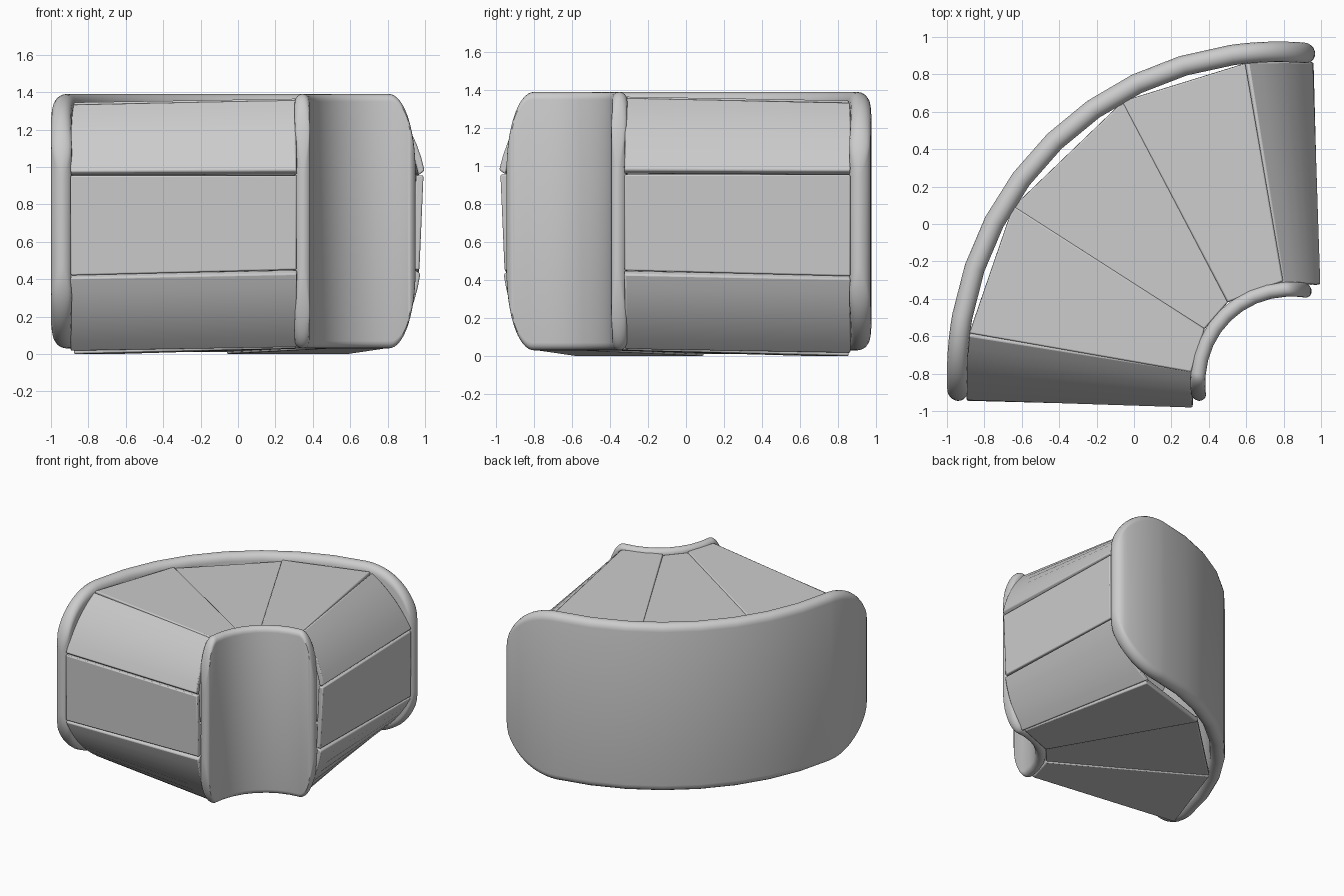
import bpy, bmesh, math
from mathutils import Vector

if "Cube" in bpy.data.objects:
    bpy.data.objects.remove(bpy.data.objects["Cube"])

CX, CY = 0.945, -0.945          # bend centre shared by both walls
Z0, Z1 = 0.03, 1.39             # wall height range


def polar(r, deg, z):
    a = math.radians(deg)
    return Vector((CX - r * math.cos(a), CY + r * math.sin(a), z))


def bump(deg):
    return math.sin(math.radians(2 * deg))


def finish(bm, name, bevel=0.0):
    bmesh.ops.recalc_face_normals(bm, faces=bm.faces[:])
    me = bpy.data.meshes.new(name)
    bm.to_mesh(me)
    bm.free()
    ob = bpy.data.objects.new(name, me)
    bpy.context.collection.objects.link(ob)
    bpy.ops.object.select_all(action='DESELECT')
    ob.select_set(True)
    bpy.context.view_layer.objects.active = ob
    if bevel:
        m = ob.modifiers.new("edge_round", 'BEVEL')
        m.width, m.segments = bevel, 2
        m.limit_method, m.angle_limit = 'ANGLE', math.radians(40)
    bpy.ops.object.shade_smooth_by_angle(angle=math.radians(35))
    return ob


# Bent side wall: pill-shaped sections lofted along the arc, height follows a rounded outline
def wall(name, radius, h, stretch):
    corner = 13.5
    left = [corner * (1 - math.cos(math.radians(t))) for t in range(0, 91, 6)]
    mid = [corner + (90 - 2 * corner) * i / 8 for i in range(1, 8)]
    angles = left + mid + [90 - a for a in reversed(left)]
    bm = bmesh.new()
    rings = []
    for a in angles:
        e = min(a, 90 - a)
        drop = 0.0
        if e < corner:
            q = 1 - e / corner
            drop = 0.42 * (1 - math.sqrt(max(0, 1 - q * q)))
        r = radius(a)
        d = math.radians(e) * r
        th = h if d >= h else h * math.sqrt(max(0.01, 1 - (1 - d / h) ** 2))
        ring = []
        for zc, start in ((Z1 - drop - h, 0), (Z0 + drop + h, 180)):
            for k in range(9):
                t = math.radians(start + k * 22.5)
                ring.append(bm.verts.new(polar(r + th * math.cos(t), a * stretch,
                                               zc + h * math.sin(t))))
        rings.append(ring)
    n = len(rings[0])
    for p, q in zip(rings, rings[1:]):
        for k in range(n):
            bm.faces.new((p[k], p[(k + 1) % n], q[(k + 1) % n], q[k]))
    bm.faces.new(rings[0])
    bm.faces.new(rings[-1])
    return finish(bm, name)


# Plank: outer face spans inner edge i0-i1 and outer edge o0-o1, bulging along its normal
def plank(name, i0, i1, o0, o1, away, bulge=0.0, thick=0.04, n=6):
    nrm = (o1 - i0).cross(o0 - i1).normalized()
    if nrm.dot(away) < 0:
        nrm.negate()
    n = n if bulge else 1
    bm = bmesh.new()
    rows = []
    for k in range(n + 1):
        t = k / n
        lift = nrm * (bulge * 4 * t * (1 - t))
        a, b = i0.lerp(i1, t) + lift, o0.lerp(o1, t) + lift
        rows.append([bm.verts.new(v) for v in (a, b, b - nrm * thick, a - nrm * thick)])
    for p, q in zip(rows, rows[1:]):
        for k in range(4):
            bm.faces.new((p[k], p[(k + 1) % 4], q[(k + 1) % 4], q[k]))
    bm.faces.new(rows[0])
    bm.faces.new(rows[-1])
    return finish(bm, name, 0.008)


wall("outer_wall", lambda a: 1.885 - 0.03 * a / 90 + 0.08 * bump(a), 0.055, 1.008)
wall("inner_wall", lambda a: 0.595 - 0.01 * a / 90 + 0.055 * bump(a), 0.04, 1.005)

# Wedge planks on the top and underside: inner angles, outer angles, sink below neighbours
wedges = [(13.5, 34.2, 11.2, 33.2, 0), (33.8, 50.2, 32.8, 58.2, 0.01), (49.8, 77, 57.8, 79, 0)]
for side, zi, zo, up in (("top", 1.365, 1.345, 1), ("bottom", 0.03, 0.0, -1)):
    for j, (a, b, c, d, sink) in enumerate(wedges):
        ri = lambda t: 0.63 + 0.06 * bump(t)
        ro = lambda t: 1.83 + 0.09 * bump(t) - 0.03 * t / 90
        plank(f"{side}_plank_{j + 1}",
              polar(ri(a), a, zi - up * sink), polar(ri(b), b, zi - up * sink),
              polar(ro(c), c, zo - up * sink), polar(ro(d), d, zo - up * sink),
              Vector((0, 0, up)))

# Three planks closing each end: (offset, z) at inner and outer edges
ends = [
    ("upper", (0.155, 1.36), (-0.038, 0.98), (0.35, 1.335), (0.0, 0.975), 0.03),
    ("middle", (-0.032, 0.955), (-0.01, 0.45), (0.0, 0.955), (0.005, 0.42), 0),
    ("lower", (-0.015, 0.43), (0.15, 0.035), (0.005, 0.405), (0.35, 0.015), 0.03),
]
front = lambda r, p: Vector((CX - r, CY + p[0], p[1]))
right = lambda r, p: Vector((CX - p[0] + 0.015, CY + r, p[1]))
for side, f, away, ri, ro in (("front", front, Vector((0, -1, 0)), 0.632, 1.84),
                              ("right", right, Vector((1, 0, 0)), 0.622, 1.81)):
    for nm, i0, i1, o0, o1, bulge in ends:
        plank(f"{side}_{nm}_plank", f(ri, i0), f(ri, i1), f(ro, o0), f(ro, o1), away, bulge)
